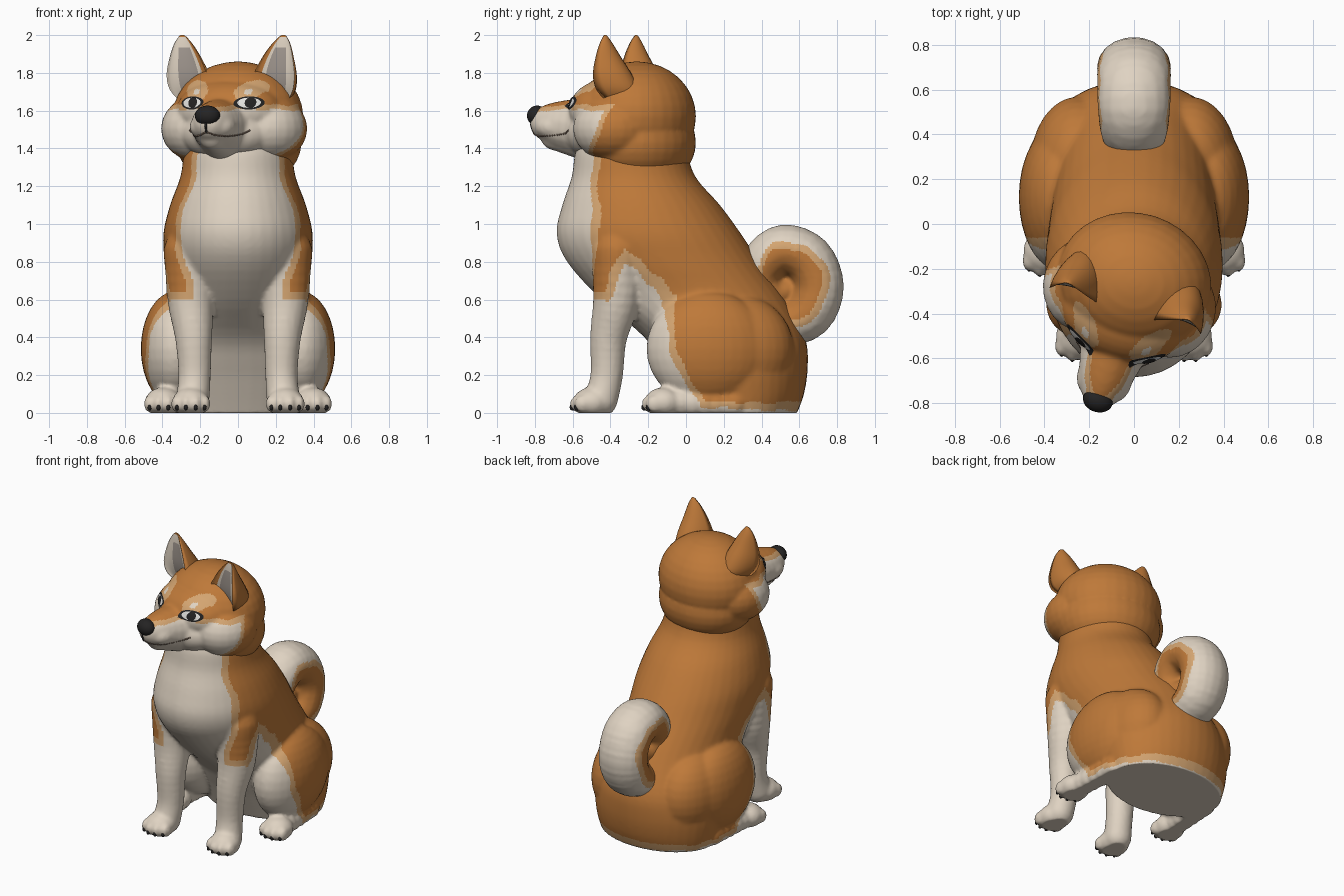
import bpy, bmesh, math
from mathutils import Matrix, Vector
from mathutils.bvhtree import BVHTree

if "Cube" in bpy.data.objects:
    bpy.data.objects.remove(bpy.data.objects["Cube"])

def material(name, rgb):
    m = bpy.data.materials.new(name)
    m.diffuse_color = (*rgb, 1)
    m.use_nodes = True
    m.node_tree.nodes["Principled BSDF"].inputs["Base Color"].default_value = m.diffuse_color
    return m

ORANGE = material("orange_fur", (0.515, 0.191, 0.041))
PEACH = material("peach_fur", (0.66, 0.376, 0.165))
CREAM = material("cream_fur", (0.74, 0.65, 0.54))
BLACK = material("black", (0.018, 0.017, 0.017))
GREY = material("inner_ear_grey", (0.36, 0.315, 0.28))
BROWN = material("mouth_brown", (0.22, 0.15, 0.11))
WHITE = material("eye_white", (0.80, 0.79, 0.76))

HEAD = Matrix.Translation((0, -0.26, 0)) @ Matrix.Rotation(math.radians(-17), 4, 'Z')

def loft(bm, rings):
    """Skin equal-length rings of points and cap both ends."""
    vs = [[bm.verts.new(p) for p in ring] for ring in rings]
    n = len(vs[0])
    for a, b in zip(vs, vs[1:]):
        for i in range(n):
            bm.faces.new((a[i], a[(i + 1) % n], b[(i + 1) % n], b[i]))
    bm.faces.new(vs[0][::-1])
    bm.faces.new(vs[-1])

def ball(bm, c, r, n=24):
    """Ellipsoid lofted from its lower to its upper pole."""
    m = n // 2
    polar = [0.06] + [math.pi * k / m for k in range(1, m)] + [math.pi - 0.06]
    loft(bm, [[(c[0] + r[0] * math.sin(t) * math.cos(a), c[1] + r[1] * math.sin(t) * math.sin(a),
                c[2] - r[2] * math.cos(t)) for a in (math.tau * i / n for i in range(n))]
              for t in polar])

def spline(pts, n):
    """Catmull-Rom samples through tuples of any length."""
    out = []
    for i in range(len(pts) - 1):
        p = [pts[max(i - 1, 0)], pts[i], pts[i + 1], pts[min(i + 2, len(pts) - 1)]]
        for k in range(n):
            t = k / n
            out.append(tuple(0.5 * (2*b + (c - a)*t + (2*a - 5*b + 4*c - d)*t*t
                                    + (3*b - a - 3*c + d)*t**3) for a, b, c, d in zip(*p)))
    return out + [pts[-1]]

def chain(bm, pts, n=4, wide=1.0):
    for x, y, z, r in spline(pts, n):
        ball(bm, (x, y, z), (r * wide, r, r), 18)

def make(name, bm, mats, world=None, recalc=False):
    me = bpy.data.meshes.new(name)
    if recalc:
        bmesh.ops.recalc_face_normals(bm, faces=bm.faces[:])
    bm.to_mesh(me)
    bm.free()
    ob = bpy.data.objects.new(name, me)
    bpy.context.collection.objects.link(ob)
    for m in mats:
        me.materials.append(m)
    me.polygons.foreach_set("use_smooth", [True] * len(me.polygons))
    if world:
        ob.matrix_world = world
    return ob

def fuse(ob, voxel, passes, field, band=0.04):
    """Merge overlapping volumes into one skin, then paint fur by a field."""
    rm = ob.modifiers.new("fuse", 'REMESH')
    rm.mode = 'VOXEL'
    rm.voxel_size = voxel
    sm = ob.modifiers.new("soften", 'SMOOTH')
    sm.factor, sm.iterations = 0.5, passes
    dg = bpy.context.evaluated_depsgraph_get()
    me = bpy.data.meshes.new_from_object(ob.evaluated_get(dg))
    ob.modifiers.clear()
    ob.data = me
    me.materials.clear()
    for m in (ORANGE, PEACH, CREAM):
        me.materials.append(m)
    for v in me.vertices:
        if v.co.z < 0:
            v.co.z = 0
    for p in me.polygons:
        x, y, z = p.center
        f = field(abs(x), y, z) + 0.008 * math.sin(23*z + 9*y) + 0.005 * math.sin(41*y - 17*z)
        p.material_index = 2 if f > 0 else 1 if f > -band else 0
    me.polygons.foreach_set("use_smooth", [True] * len(me.polygons))

# --- body: torso, haunches, legs and paws ---
bm = bmesh.new()
torso = [(-0.02, 0.02, 0.58, 0.40), (0.1, -0.04, 0.625, 0.43), (0.25, -0.12, 0.645, 0.45),
         (0.4, -0.22, 0.63, 0.43), (0.6, -0.45, 0.53, 0.375), (0.8, -0.63, 0.39, 0.39),
         (0.95, -0.685, 0.29, 0.395), (1.1, -0.655, 0.18, 0.36), (1.25, -0.605, 0.05, 0.305),
         (1.4, -0.58, 0.0, 0.28), (1.5, -0.5, -0.04, 0.22)]
loft(bm, [[(w * math.cos(a), (f + b) / 2 + (b - f) / 2 * math.sin(a), z)
           for a in (i * math.tau / 40 for i in range(40))] for z, f, b, w in spline(torso, 4)])
claws = bmesh.new()
for s in (-1, 1):
    ball(bm, (s*0.33, 0.12, 0.34), (0.185, 0.33, 0.305), 32)                # thigh
    ball(bm, (s*0.25, 0.26, 0.34), (0.215, 0.31, 0.29), 32)                 # hip
    chain(bm, [(s*0.395, -0.12, 0.055, 0.075), (s*0.37, 0.25, 0.05, 0.075)], 7)  # hind foot
    chain(bm, [(s*0.25, -0.36, 0.85, 0.145), (s*0.25, -0.37, 0.6, 0.125),   # front leg
               (s*0.235, -0.41, 0.4, 0.1), (s*0.23, -0.42, 0.2, 0.088),
               (s*0.24, -0.45, 0.07, 0.09)], 5)
    for px, py in ((0.25, -0.5), (0.395, -0.12)):                           # paws and toes
        ball(bm, (s*px, py, 0.055), (0.1, 0.1, 0.08))
        for dx in (-0.073, -0.026, 0.026, 0.073):
            ty = py - 0.072 + 5 * dx * dx
            ball(bm, (s*px + dx, ty, 0.048), (0.031, 0.048, 0.046), 16)
            ball(claws, (s*px + dx, ty - 0.032, 0.03), (0.011, 0.016, 0.018), 12)

def body_fur(x, y, z):
    rise = min(max((z - 0.55) / 0.3, 0), 1)
    chest = min(0.235 + 0.09 * math.exp(-((z - 1.0) / 0.22)**2) - x, -0.2 - 0.3 * rise - y)
    front = -0.54 - y - max(0, x - 0.24)
    elbow = 0.4 * (0.80 - 2.2 * max(-0.32 - y, 0) - 1.1 * max(y + 0.32, 0) - z)
    thigh = min(-0.12 - y + 0.55 * max(0, 0.38 - z), 0.6 - z)
    belly = min(0.22 - x, 0.1 - y, 0.7 - z)
    return max(chest, front, min(elbow, -0.1 - y), thigh, belly, 0.02 - z)

fuse(make("body", bm, []), 0.0135, 4, body_fur)
make("claws", claws, [BLACK])

# --- curled tail ---
bm = bmesh.new()
chain(bm, [(0, 0.52, 0.46, 0.12), (0, 0.65, 0.53, 0.135), (0, 0.70, 0.67, 0.138),
           (0, 0.645, 0.81, 0.138), (0, 0.52, 0.862, 0.135), (0, 0.42, 0.80, 0.125),
           (0, 0.40, 0.70, 0.105), (0, 0.46, 0.63, 0.085), (0, 0.54, 0.65, 0.06),
           (0, 0.55, 0.69, 0.04)], 4, 1.22)
fuse(make("tail", bm, []), 0.0125, 4, lambda x, y, z:
     math.hypot(y - 0.53, z - 0.68) - 0.225 + 0.8 * max(0, 0.45 - y) - 0.1 * max(0, x - 0.1), 0.045)

# --- head: skull, brow, neck, cheeks, muzzle, jaw ---
bm = bmesh.new()
ball(bm, (0, 0, 1.57), (0.35, 0.31, 0.29), 32)
ball(bm, (0, -0.15, 1.6), (0.29, 0.21, 0.17), 32)
ball(bm, (0, 0.02, 1.43), (0.335, 0.29, 0.25), 32)
ball(bm, (0, -0.19, 1.48), (0.25, 0.19, 0.15), 32)
for s in (-1, 1):
    ball(bm, (s*0.2, -0.07, 1.505), (0.195, 0.215, 0.175))
    ball(bm, (s*0.055, -0.45, 1.515), (0.07, 0.095, 0.065))
chain(bm, [(0, -0.26, 1.51, 0.165), (0, -0.42, 1.525, 0.125), (0, -0.495, 1.535, 0.093)])
chain(bm, [(0, -0.28, 1.45, 0.115), (0, -0.46, 1.462, 0.07)], 5)

def head_fur(x, y, z):
    limit = 1.607 - (0.035 * math.exp(-(x / 0.09)**2) if y < -0.2 else 0)
    face = min(-0.09 - y - 0.5 * (1.55 - z), limit - z)
    brow = 0.024 - math.hypot((x - 0.145) * 0.7, z - 1.7) if y < -0.15 else -1
    return max(face, brow)

head = make("head", bm, [], HEAD)
fuse(head, 0.011, 8, head_fur, 0.03)
tree = BVHTree.FromPolygons([v.co.copy() for v in head.data.vertices],
                            [tuple(p.vertices) for p in head.data.polygons])

def on_face(x, z, lift=0.0):
    hit, normal, _, _ = tree.ray_cast(Vector((x, -2, z)), Vector((0, 1, 0)))
    return hit + normal * lift if hit else Vector((x, -0.3, z))

# --- nose ---
bm = bmesh.new()
ball(bm, (0, -0.552, 1.573), (0.068, 0.053, 0.054))
make("nose", bm, [BLACK], HEAD)

# --- mouth line and lip split, laid on the muzzle ---
half = [(0.165, 1.495), (0.13, 1.475), (0.09, 1.466), (0.045, 1.47), (0, 1.485)]
for name, mat, line, r in (
        ("mouth", BROWN, half + [(-x, z) for x, z in half[-2::-1]], 0.005),
        ("lip_split", BLACK, [(0, 1.53), (0, 1.485)], 0.007)):
    bm = bmesh.new()
    for x, z in spline(line, 8):
        ball(bm, on_face(x, z), (r, r, r), 8)
    make(name, bm, [mat], HEAD)

# --- eyes: thin plates laid on the face ---
def plate(bm, cx, cz, rx, rz, lift):
    mid = bm.verts.new(on_face(cx, cz, lift))
    prev = None
    for k in (0.33, 0.67, 1):
        ring = []
        for i in range(24):
            a = i * math.tau / 24
            ring.append(bm.verts.new(on_face(cx + k*rx*math.cos(a), cz + k*rz*math.sin(a), lift)))
        for i in range(24):
            j = (i + 1) % 24
            bm.faces.new((prev[i], ring[i], ring[j], prev[j]) if prev else (mid, ring[i], ring[j]))
        prev = ring

for part, mat, rx, rz, lift, shift in (("eyelids", BLACK, 0.073, 0.034, 0.003, 0),
                                       ("eye_whites", WHITE, 0.056, 0.026, 0.006, 0),
                                       ("pupils", BLACK, 0.027, 0.027, 0.009, 0.008)):
    bm = bmesh.new()
    for s in (-1, 1):
        plate(bm, s * 0.155 + shift, 1.64, rx, rz, lift)
    make(part, bm, [mat], HEAD)

# --- ears: rounded backs, hollow fronts ---
ear = [(1.64, 0.215, 0.075, -0.07, 0.15), (1.71, 0.235, 0.105, -0.12, 0.20),
       (1.79, 0.242, 0.112, -0.135, 0.18), (1.88, 0.256, 0.085, -0.125, 0.115),
       (1.95, 0.27, 0.052, -0.11, 0.06), (1.99, 0.278, 0.022, -0.097, 0.022),
       (2.0, 0.28, 0.008, -0.093, 0.008)]
N = 24
for s, name in ((-1, "left_ear"), (1, "right_ear")):
    bm = bmesh.new()
    rings = []
    for z, cx, w, y0, d in spline(ear, 4):
        ring = []
        for i in range(N):
            a = i * math.tau / N
            k = math.sin(a)
            ring.append((s * (cx + w * math.cos(a)), y0 + (d * k if k > 0 else -0.2 * d * k), z))
        rings.append(ring)
    loft(bm, rings)
    for j, f in enumerate(bm.faces):
        i, row = j % N, j // N
        if i >= 15 and row < 20:     # outer part of the hollow front
            f.material_index = 2 if 16 <= i <= 19 and row < 15 else 1
    make(name, bm, [ORANGE, CREAM, GREY], HEAD, recalc=True)
